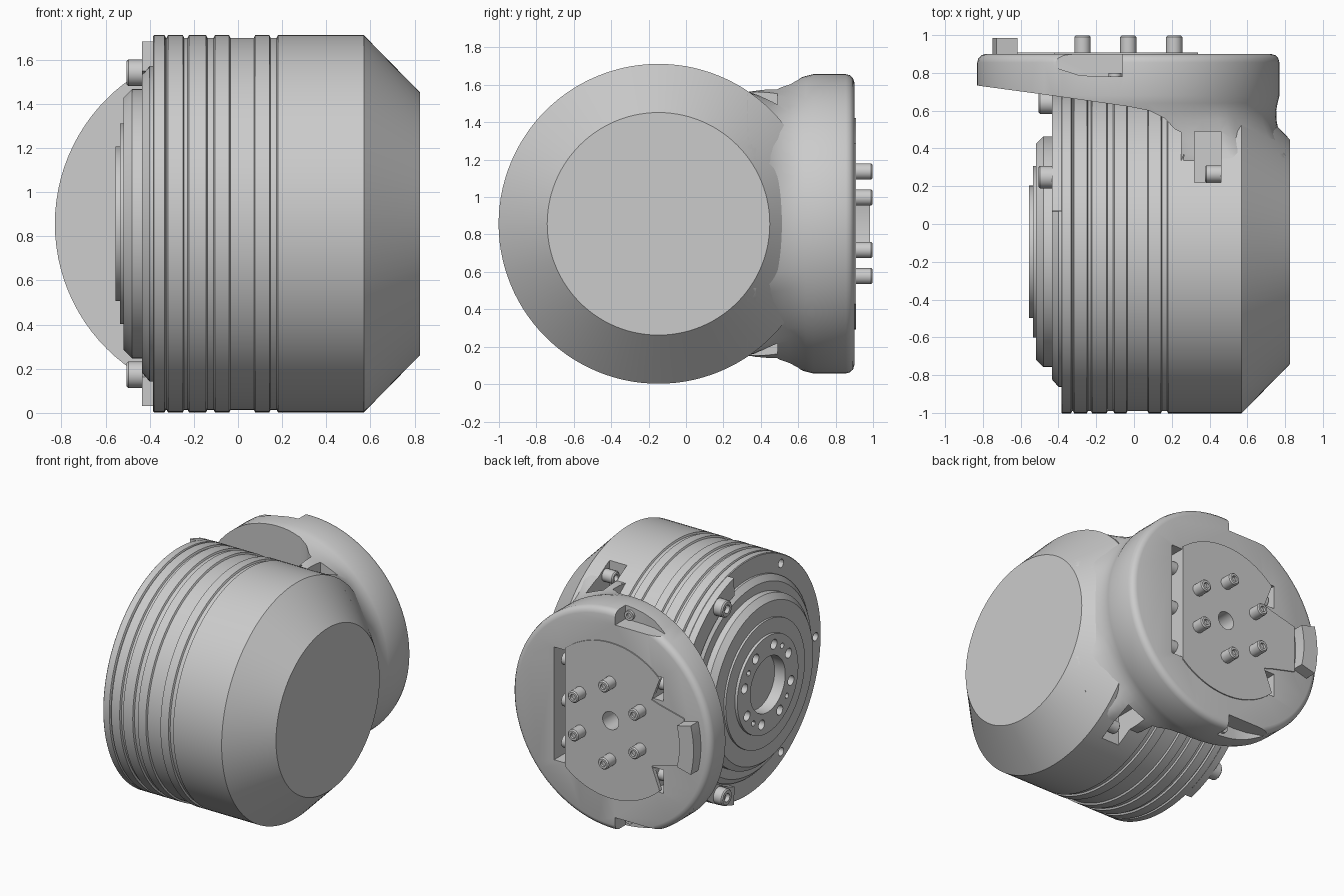
import bpy, bmesh
from math import sin, cos, pi, sqrt, radians
from mathutils import Matrix, Vector

if "Cube" in bpy.data.objects:
    bpy.data.objects.remove(bpy.data.objects["Cube"])

ZC, YB, XF = 0.857, -0.147, -0.03    # shared axis height, drum axis y, flange axis x


def finish(name, bm, angle=30):
    bmesh.ops.recalc_face_normals(bm, faces=bm.faces)
    me = bpy.data.meshes.new(name)
    bm.to_mesh(me)
    bm.free()
    ob = bpy.data.objects.new(name, me)
    bpy.context.collection.objects.link(ob)
    smooth(ob, angle)
    return ob


def smooth(ob, angle=30):
    bpy.ops.object.select_all(action='DESELECT')
    ob.select_set(True)
    bpy.context.view_layer.objects.active = ob
    bpy.ops.object.shade_smooth_by_angle(angle=radians(angle))


def skin(name, rings, angle=30):
    """Closed skin through rings of equal point count, capped at both ends."""
    bm = bmesh.new()
    vs = [[bm.verts.new(p) for p in ring] for ring in rings]
    n = len(vs[0])
    for a, b in zip(vs, vs[1:]):
        for i in range(n):
            bm.faces.new((a[i], a[(i + 1) % n], b[(i + 1) % n], b[i]))
    bm.faces.new(vs[0])
    bm.faces.new(vs[-1])
    return finish(name, bm, angle)


def lathe(name, profile, loc, axis='X', n=32):
    """Revolve (position, radius) pairs around the x or y axis."""
    rot = Matrix.Rotation(pi / 2 if axis == 'Y' else 0, 3, 'Z')
    return skin(name, [[Vector(loc) + rot @ Vector((p, r * cos(2 * pi * i / n), r * sin(2 * pi * i / n)))
                        for i in range(n)] for p, r in profile])


def prism(name, pts, a, b, plane='xy'):
    """Extrude an outline from a to b; the outline lies in xy, xz or yz."""
    place = {'xy': lambda u, v, w: (u, v, w), 'xz': lambda u, v, w: (u, w, v),
             'yz': lambda u, v, w: (w, u, v)}[plane]
    return skin(name, [[place(u, v, w) for u, v in pts] for w in (a, b)])


def box(name, x0, x1, y0, y1, z0, z1):
    return prism(name, [(x0, y0), (x1, y0), (x1, y1), (x0, y1)], z0, z1)


def cut(ob, *cutters):
    for c in cutters:
        c.hide_render = True
        m = ob.modifiers.new("cut", 'BOOLEAN')
        m.operation, m.solver, m.object = 'DIFFERENCE', 'EXACT', c
        bpy.context.view_layer.objects.active = ob
        bpy.ops.object.modifier_apply(modifier=m.name)
        bpy.data.objects.remove(c)
    smooth(ob)


def arc(cx, cy, r, a0, a1, n):
    return [(cx + r * cos(a0 + (a1 - a0) * i / n), cy + r * sin(a0 + (a1 - a0) * i / n)) for i in range(n + 1)]


def on_drum(r, deg):
    return YB + r * cos(radians(deg)), ZC + r * sin(radians(deg))


def socket_screw(name, x, y, z, r, length):
    """Cap screw along x with its socket facing -x."""
    lathe(name, [(length, r), (0.008, r), (0, r - 0.008), (0, r * 0.5), (0.03, r * 0.5)], (x, y, z), n=24)


# main drum: output face steps, grooved wall, tapered end cap
R = 0.855
profile = [(-0.47, 0.2), (-0.555, 0.2), (-0.555, 0.35), (-0.535, 0.35), (-0.535, 0.455), (-0.52, 0.455),
           (-0.52, 0.57), (-0.48, 0.61), (-0.435, 0.61), (-0.435, 0.675), (-0.4, 0.715), (-0.385, 0.715),
           (-0.385, R - 0.005), (-0.38, R)]
for x0, x1 in [(-0.33, -0.32), (-0.247, -0.225), (-0.142, -0.107), (-0.037, 0.075), (0.145, 0.178)]:
    profile += [(x0 - 0.003, R), (x0 + 0.003, R - 0.012), (x1 - 0.003, R - 0.012), (x1 + 0.003, R)]
profile += [(0.245, R), (0.57, R), (0.825, 0.595)]
drum = lathe("drum_housing", profile, (0, YB, ZC), n=112)

# bolt holes in the output hub and the drum rim
for i in range(8):
    y, z = on_drum(0.275, 45 * i + 15)
    cut(drum, lathe("hub_hole", [(-0.6, 0.035), (-0.5, 0.035)], (0, y, z), n=16))
for i in range(4):
    y, z = on_drum(0.275, 90 * i + 37)
    cut(drum, lathe("hub_pin_hole", [(-0.6, 0.02), (-0.52, 0.02)], (0, y, z), n=12))
for a in (120, 180, 240):
    y, z = on_drum(0.79, a)
    cut(drum, lathe("rim_hole", [(-0.5, 0.03), (-0.33, 0.03)], (0, y, z), n=16))

# crescent clamp ring with three cap screws
a_out = 1.314
clamp = arc(YB, ZC, R - 0.002, -a_out, a_out, 48) + arc(YB, ZC, 0.725, a_out - 0.04, 0.04 - a_out, 48)
prism("clamp_ring", clamp, -0.435, -0.383, 'yz')
for a in (-60, 0, 60):
    y, z = on_drum(0.79, a)
    socket_screw("clamp_screw", -0.505, y, z, 0.06, 0.08)

# neck and flange: blend from the drum's cross-section to a disc
Y0, N = 0.33, 96


def half_height(x):
    if not -0.38 <= x <= 0.825:
        return -1
    r = R - 0.004 if x < 0.57 else R - (x - 0.57) * 0.26 / 0.255
    return sqrt(max(r * r - (Y0 - YB) ** 2, 0))


def drum_radius(a):
    lo, hi = 0, 1.5
    for _ in range(25):
        m = (lo + hi) / 2
        if abs(m * sin(a)) <= half_height(XF + m * cos(a)):
            lo = m
        else:
            hi = m
    return lo


angles = [2 * pi * i / N for i in range(N)]
section = [drum_radius(a) for a in angles]
stations = [(0.2, 0, 0.8, 0.95), (0.33, 0, 0.8, 1), (0.37, 0.2, 0.79, 1), (0.41, 0.42, 0.785, 1),
            (0.45, 0.6, 0.78, 1), (0.49, 0.74, 0.775, 1), (0.55, 0.88, 0.775, 1), (0.6, 0.96, 0.78, 1),
            (0.64, 1, 0.79, 1), (0.68, 1, 0.8, 1), (0.855, 1, 0.8, 1), (0.877, 1, 0.794, 1),
            (0.893, 1, 0.779, 1), (0.9, 1, 0.757, 1)]
rings = []
for y, t, rc, s in stations:
    radii = [s * ((1 - t) * d + t * rc) for d in section]
    rings.append([(XF + r * cos(a), y, ZC + r * sin(a)) for r, a in zip(radii, angles)])
flange = skin("neck_flange", rings)

# trim the flange underside on the grooved side
cut(flange, prism("underside_trim", [(-1, 0.756), (-0.4, 0.675), (-0.03, 0.622), (0.08, 0.6), (0.16, 0.56),
                                     (0.22, 0.5), (0.25, 0.485), (0.25, 0), (-1, 0)], -0.2, 2))

# slots, rim troughs, screw pockets
cut(flange, box("long_slot", 0.34, 0.43, 0.77, 1, ZC - 0.41, ZC + 0.41),
    lathe("centre_hole", [(0.75, 0.065), (1, 0.065)], (XF, 0, ZC), 'Y'))
for s in (-1, 1):
    def zr(a, b):
        return min(ZC + s * a, ZC + s * b), max(ZC + s * a, ZC + s * b)
    cut(flange, box("short_slot", -0.45, -0.37, 0.76, 1, *zr(0.25, 0.42)),
        prism("rim_trough", [(-0.5, 0.92), (-0.42, 0.83), (-0.3, 0.79), (-0.2, 0.78), (-0.06, 0.78),
                             (-0.06, 0.92)], *zr(0.7, 1)))
    for ob in (flange, drum):
        cut(ob, box("screw_pocket", 0.32, 0.46, 0.22, 0.49, *zr(0.56, 1)))
    y, z = 0.265, ZC + s * 0.683
    socket_screw("neck_screw", 0.375, y, z, 0.045, 0.09)
    lathe("trough_screw", [(0.76, 0.035), (0.8, 0.035), (0.8, 0.018), (0.785, 0.018)],
          (-0.1, 0, ZC + s * 0.74), 'Y', 20)
    lathe("short_slot_screw", [(-0.03, 0.045), (0.04, 0.045)], (-0.41, 0.81, ZC + s * 0.33), 'X', 20)
for dz in (-0.3, 0, 0.3):
    lathe("long_slot_screw", [(-0.045, 0.045), (0.02, 0.045)], (0.385, 0.81, ZC + dz), 'X', 20)

# raised face plate with tongue
a = 0.86
plate = arc(XF, ZC, 0.565, a, pi - a + 0.06, 32) + [(-0.36, ZC + 0.24), (-0.42, ZC + 0.22), (-0.62, ZC + 0.17)]
plate = plate + [(x, 2 * ZC - z) for x, z in reversed(plate)]
face = prism("face_plate", plate, 0.88, 0.908, 'xz')
cut(face, lathe("plate_hole", [(0.7, 0.065), (1, 0.065)], (XF, 0, ZC), 'Y'))

# curved latch lug
w = 0.25
prism("latch_lug", arc(XF, ZC, 0.72, pi - w, pi + w, 12) + arc(XF, ZC, 0.605, pi + w, pi - w, 12),
      0.88, 0.985, 'xz')

# six coupling pins
for i in range(6):
    t = radians(30 + 60 * i)
    lathe("coupling_pin", [(0.89, 0.043), (0.99, 0.043), (0.998, 0.035), (0.998, 0.02), (0.98, 0.02)],
          (XF + 0.28 * cos(t), 0, ZC + 0.28 * sin(t)), 'Y', 24)
